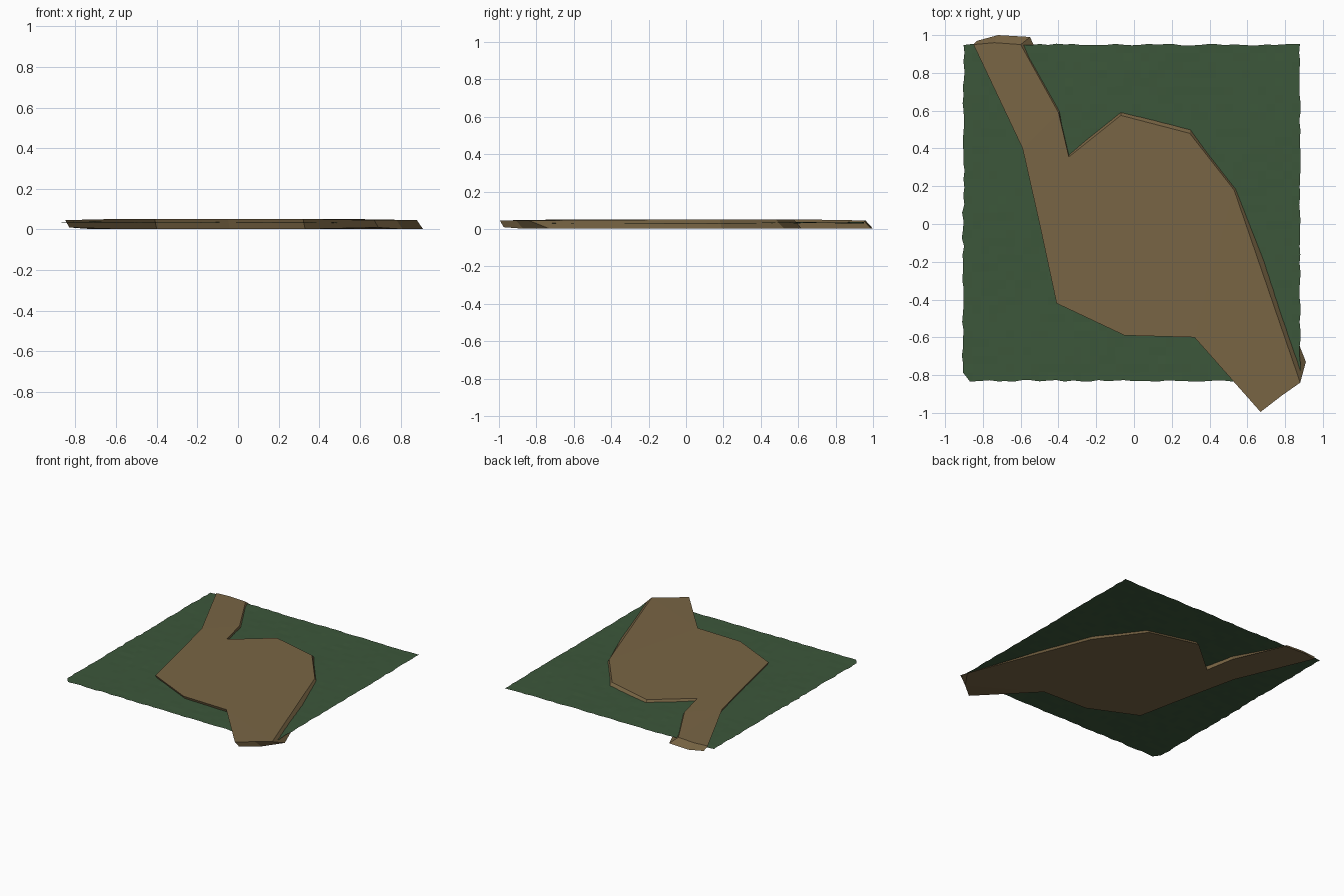
import bpy, bmesh, random, math

if "Cube" in bpy.data.objects:
    bpy.data.objects.remove(bpy.data.objects["Cube"])
random.seed(4)

def material(name, color):
    m = bpy.data.materials.new(name)
    m.diffuse_color = (*color, 1)
    m.use_nodes = True
    m.node_tree.nodes["Principled BSDF"].inputs["Base Color"].default_value = m.diffuse_color
    return m

def make_object(name, bm, mat):
    bmesh.ops.recalc_face_normals(bm, faces=bm.faces[:])
    me = bpy.data.meshes.new(name)
    bm.to_mesh(me)
    bm.free()
    me.materials.append(mat)
    ob = bpy.data.objects.new(name, me)
    bpy.context.collection.objects.link(ob)
    return ob

grass_mat = material("grass green", (0.045, 0.095, 0.043))
dirt_mat = material("dirt brown", (0.19, 0.13, 0.058))

# Grass sheet: thin, slightly bumpy grid with ragged borders
N = 40
X0, X1, Y0, Y1 = -0.90, 0.88, -0.83, 0.95
bm = bmesh.new()
rows = []
for j in range(N + 1):
    row = []
    for i in range(N + 1):
        x = X0 + (X1 - X0) * i / N
        y = Y0 + (Y1 - Y0) * j / N
        if i == 0:
            x += random.uniform(-0.012, 0.003)
        if i == N:
            x += random.uniform(-0.006, 0.002)
        if j in (0, N):
            y += random.uniform(-0.005, 0.005)
        z = 0.034 - 0.003 * x + 0.0015 * math.sin(7 * x) * math.cos(6 * y)
        z += random.uniform(-0.001, 0.001)
        row.append(bm.verts.new((x, y, z)))
    rows.append(row)
rows[0][0].co.x += 0.04
for j in range(N):
    for i in range(N):
        bm.faces.new((rows[j][i], rows[j][i+1], rows[j+1][i+1], rows[j+1][i]))
make_object("grass", bm, grass_mat)

# Dirt path slab: top outline with a matching shift for each bottom corner
outline = [
    (-0.85, 0.95, 0.02, 0.02), (-0.74, 0.96, 0.02, 0.04),
    (-0.60, 0.95, 0.05, 0.04), (-0.40, 0.59, 0.015, 0.02),
    (-0.345, 0.355, 0.0, 0.03), (-0.07, 0.575, 0.0, 0.045),
    (0.295, 0.48, 0.01, 0.045), (0.53, 0.18, 0.02, 0.01),
    (0.88, -0.84, 0.03, 0.11), (0.78, -0.91, 0.03, 0.04),
    (0.67, -0.995, 0.02, 0.02), (0.32, -0.60, 0.01, 0.015),
    (-0.05, -0.59, 0.01, 0.02), (-0.41, -0.42, 0.01, 0.015),
    (-0.50, 0.0, 0.015, 0.0), (-0.59, 0.40, 0.015, 0.0)]
bm = bmesh.new()
top = [bm.verts.new((x, y, 0.052 if abs(y) < 0.7 else 0.046)) for x, y, _, _ in outline]
low = [bm.verts.new((x + dx, y + dy, 0.002)) for x, y, dx, dy in outline]
for v in (low[0], low[10]):
    v.co.z = 0.01
n = len(outline)
for i in range(n):
    k = (i + 1) % n
    bm.faces.new((top[i], top[k], low[k], low[i]))
caps = [bm.faces.new(top), bm.faces.new(low[::-1])]
bmesh.ops.triangulate(bm, faces=caps)
make_object("dirt_path", bm, dirt_mat)
